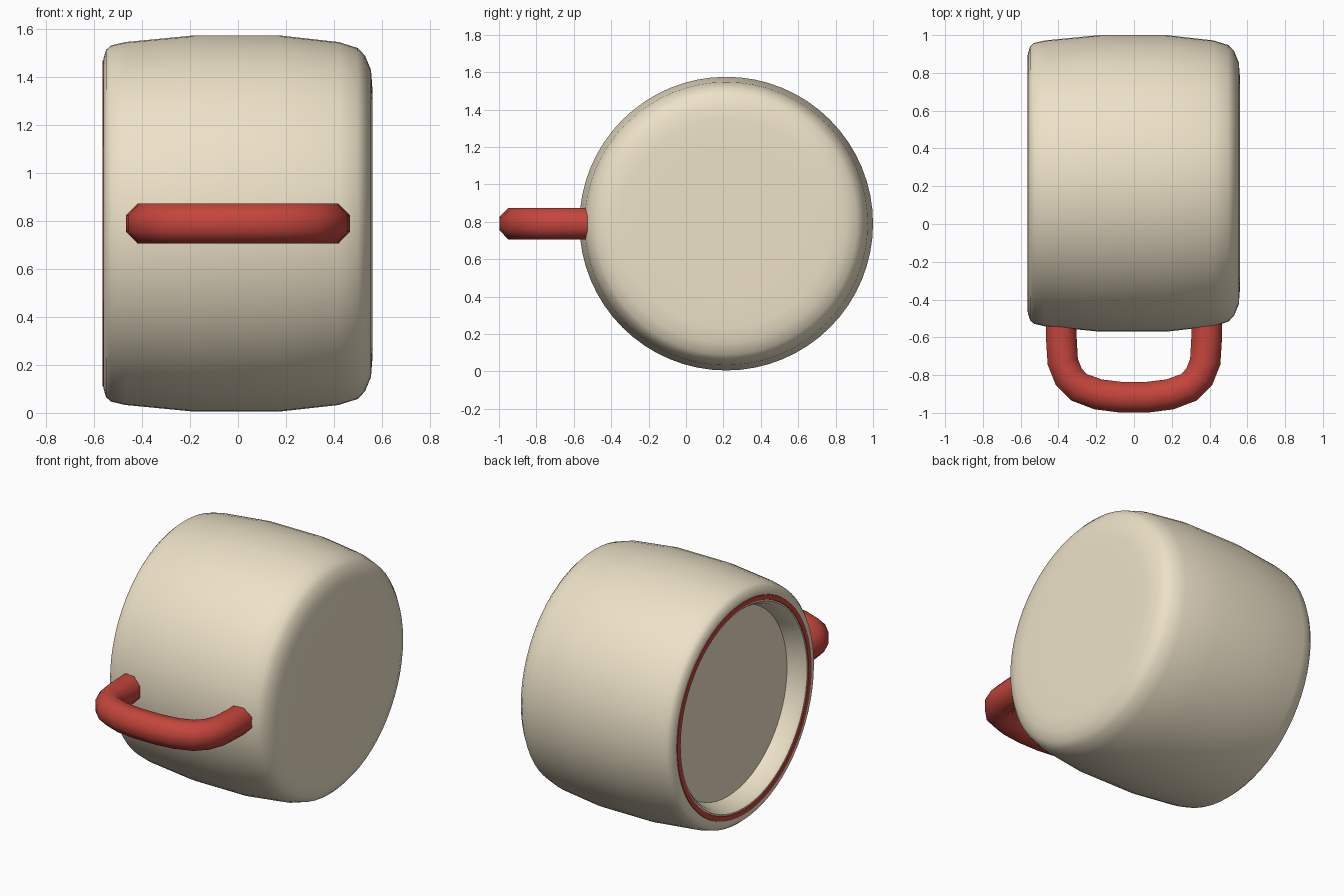
import bpy, bmesh, math
from mathutils import Vector

if "Cube" in bpy.data.objects:
    bpy.data.objects.remove(bpy.data.objects["Cube"])

CY, CZ = 0.215, 0.79          # cup axis runs along x through this point


def material(name, rgb):
    m = bpy.data.materials.new(name)
    m.diffuse_color = (*rgb, 1)
    m.use_nodes = True
    m.node_tree.nodes["Principled BSDF"].inputs["Base Color"].default_value = m.diffuse_color
    return m


cream = material("cream", (0.85, 0.76, 0.58))
red = material("red", (0.55, 0.06, 0.045))


def finish(name, bm, mat, angle):
    bmesh.ops.recalc_face_normals(bm, faces=bm.faces)
    me = bpy.data.meshes.new(name)
    bm.to_mesh(me)
    bm.free()
    ob = bpy.data.objects.new(name, me)
    bpy.context.collection.objects.link(ob)
    me.materials.append(mat)
    bpy.ops.object.select_all(action='DESELECT')
    bpy.context.view_layer.objects.active = ob
    ob.select_set(True)
    bpy.ops.object.shade_smooth_by_angle(angle=math.radians(angle))
    return ob


def skin(bm, rings, closed=False):
    n = len(rings[0])
    pairs = list(zip(rings, rings[1:])) + ([(rings[-1], rings[0])] if closed else [])
    for a, b in pairs:
        for i in range(n):
            j = (i + 1) % n
            bm.faces.new((a[i], a[j], b[j], b[i]))


def lathe(name, profile, mat, closed=False, seg=64, angle=40):
    """Revolve (x, radius) points around the cup axis."""
    bm = bmesh.new()
    rings = []
    for x, r in profile:
        rings.append([bm.verts.new((x, CY + r * math.cos(t), CZ + r * math.sin(t)))
                      for t in (2 * math.pi * i / seg for i in range(seg))])
    skin(bm, rings, closed)
    if not closed:
        bm.faces.new(rings[0])
        bm.faces.new(rings[-1])
    return finish(name, bm, mat, angle)


# Cup: base, outer wall, rim, then inside wall down to the shallow floor
lathe("cup_body", [
    (0.562, 0.40), (0.561, 0.56), (0.555, 0.64), (0.53, 0.70), (0.50, 0.732),
    (0.42, 0.757), (0.17, 0.785), (-0.18, 0.785), (-0.47, 0.757), (-0.53, 0.743),
    (-0.55, 0.725), (-0.561, 0.69), (-0.561, 0.64), (-0.54, 0.622), (-0.45, 0.595)], cream)

# Thin red band on the rim
lathe("rim_band", [(-0.55, 0.685), (-0.565, 0.68), (-0.565, 0.65), (-0.55, 0.645)],
      red, closed=True)

# Handle: octagonal tube swept along a path lying in the horizontal plane
half = [(0.385, -0.50), (0.385, -0.60), (0.377, -0.73), (0.345, -0.81),
        (0.29, -0.865), (0.19, -0.902), (0.07, -0.917)]
path = [Vector((x, y, CZ)) for x, y in half + [(-x, y) for x, y in reversed(half)]]
bm = bmesh.new()
rings = []
for k, p in enumerate(path):
    tan = (path[min(k + 1, len(path) - 1)] - path[max(k - 1, 0)]).normalized()
    side = tan.cross(Vector((0, 0, 1)))
    ring = []
    for i in range(8):
        t = math.radians(22.5 + 45 * i)
        ring.append(bm.verts.new(p + side * 0.088 * math.cos(t)
                                 + Vector((0, 0, 0.091 * math.sin(t)))))
    rings.append(ring)
skin(bm, rings)
bm.faces.new(rings[0])
bm.faces.new(rings[-1])
finish("handle", bm, red, 60)
